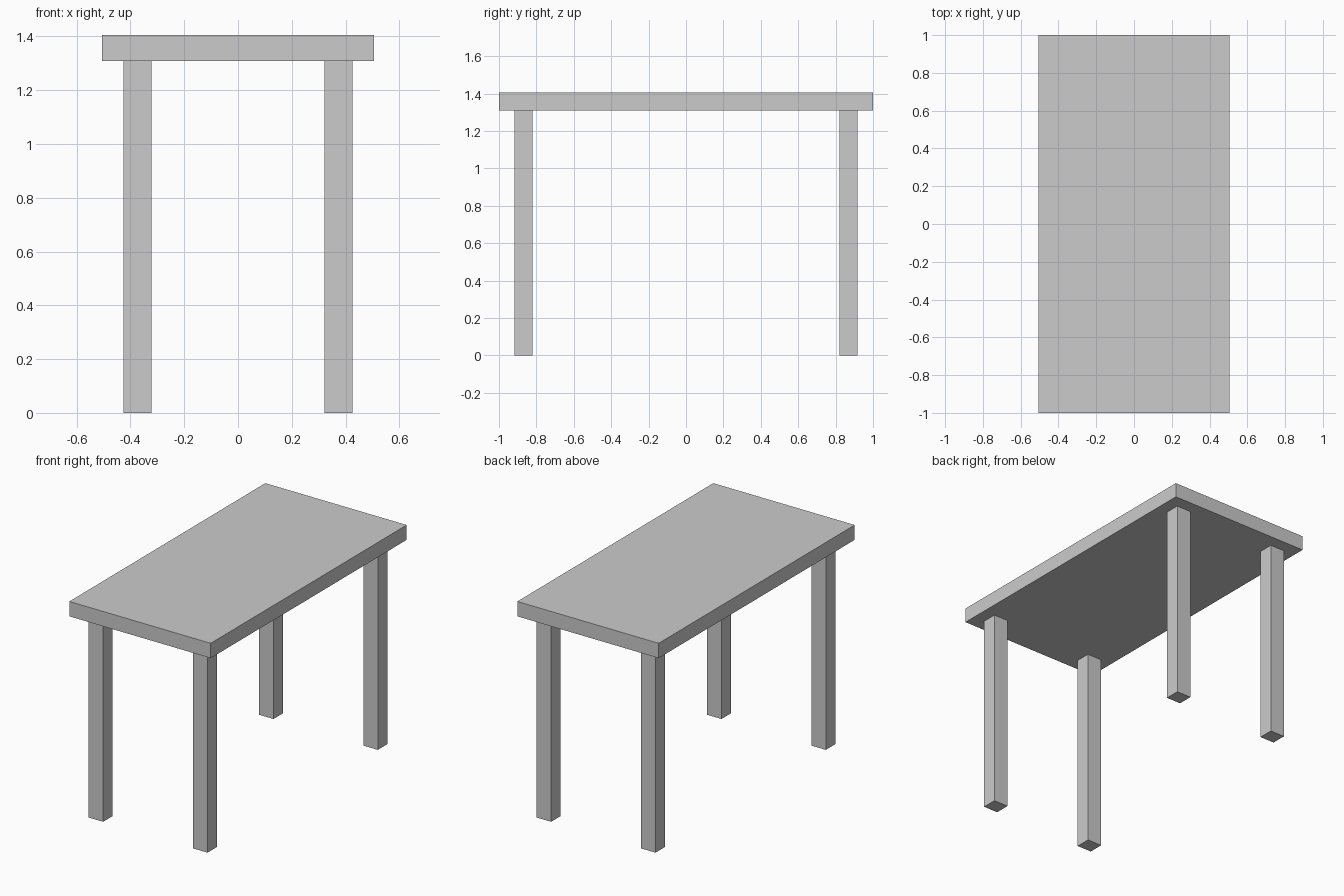
import bpy

if "Cube" in bpy.data.objects:
    bpy.data.objects.remove(bpy.data.objects["Cube"])


def add_box(name, x, y, z):
    """Box spanning the given (min, max) ranges."""
    spans = (x, y, z)
    bpy.ops.mesh.primitive_cube_add(size=1, location=[(a + b) / 2 for a, b in spans])
    box = bpy.context.object
    box.name = name
    box.scale = [b - a for a, b in spans]
    bpy.ops.object.transform_apply(location=False, rotation=False, scale=True)
    return box


HEIGHT = 1.405
UNDERSIDE = 1.309

# Tabletop slab
add_box("tabletop", (-0.505, 0.505), (-1.0, 1.0), (UNDERSIDE, HEIGHT))

# Four square legs, inset from the corners
for side, sx in (("left", -1), ("right", 1)):
    for end, sy in (("front", -1), ("back", 1)):
        add_box(f"{end}_{side}_leg",
                sorted((sx * 0.321, sx * 0.425)),
                sorted((sy * 0.82, sy * 0.918)),
                (0.0, UNDERSIDE))
